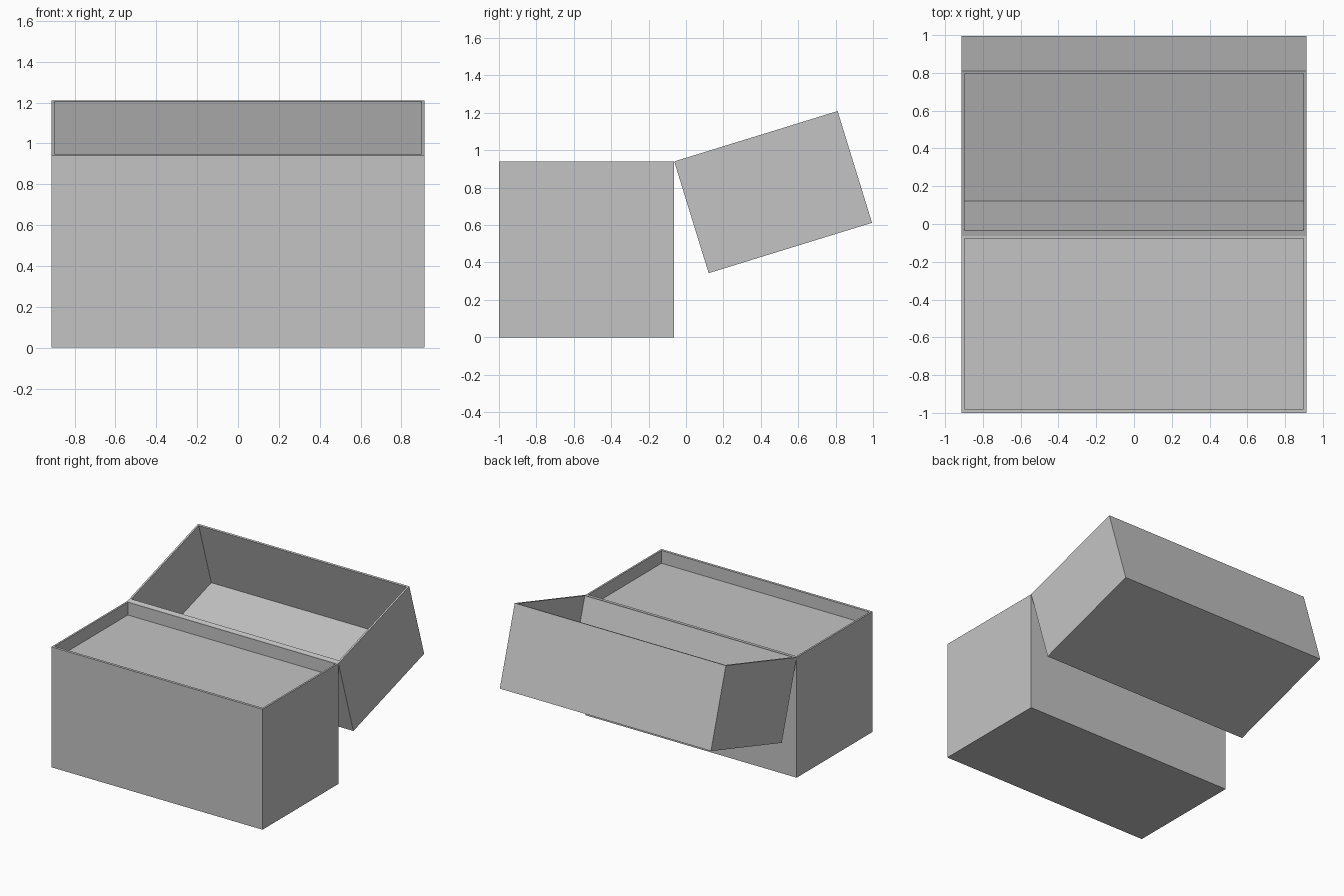
import bpy
import bmesh
from math import radians
from mathutils import Matrix, Vector

default_cube = bpy.data.objects.get("Cube")
if default_cube:
    bpy.data.objects.remove(default_cube, do_unlink=True)

grey = bpy.data.materials.new("light_grey")
grey.use_nodes = True
colour = (0.55, 0.55, 0.55, 1)
grey.diffuse_color = colour
grey.node_tree.nodes["Principled BSDF"].inputs["Base Color"].default_value = colour

WIDTH = 1.824
WALL = 0.02


def open_tray(name, depth, height, cavity, hinge_wall, location, tilt=0):
    """Open-topped tray with its origin on one long top edge."""
    bm = bmesh.new()
    size = Matrix.Diagonal((WIDTH, depth, height, 1))
    shift = Matrix.Translation((0, depth / 2, -height / 2))
    bmesh.ops.create_cube(bm, size=1, matrix=shift @ size)
    # Rim around the opening
    top = max(bm.faces, key=lambda f: f.calc_center_median().z)
    bmesh.ops.inset_region(bm, faces=[top], thickness=WALL)
    for v in top.verts:
        if v.co.y < depth / 2:
            v.co.y = hinge_wall
    # Cavity walls and floor
    floor = bmesh.ops.extrude_discrete_faces(bm, faces=[top])["faces"][0]
    bmesh.ops.translate(bm, verts=floor.verts, vec=Vector((0, 0, -cavity)))
    bmesh.ops.recalc_face_normals(bm, faces=bm.faces)
    mesh = bpy.data.meshes.new(name)
    bm.to_mesh(mesh)
    bm.free()
    mesh.materials.append(grey)
    obj = bpy.data.objects.new(name, mesh)
    obj.location = location
    obj.rotation_euler.x = radians(tilt)
    bpy.context.collection.objects.link(obj)
    return obj


# Upright box with a shallow recess, and the deep lid folded back from its rear edge
open_tray("box_base", 0.937, 0.94, 0.1, WALL, (0, -1, 0.94))
open_tray("hinged_lid", 0.914, 0.625, 0.53, 0.03, (0, -0.063, 0.94), 17.13)
